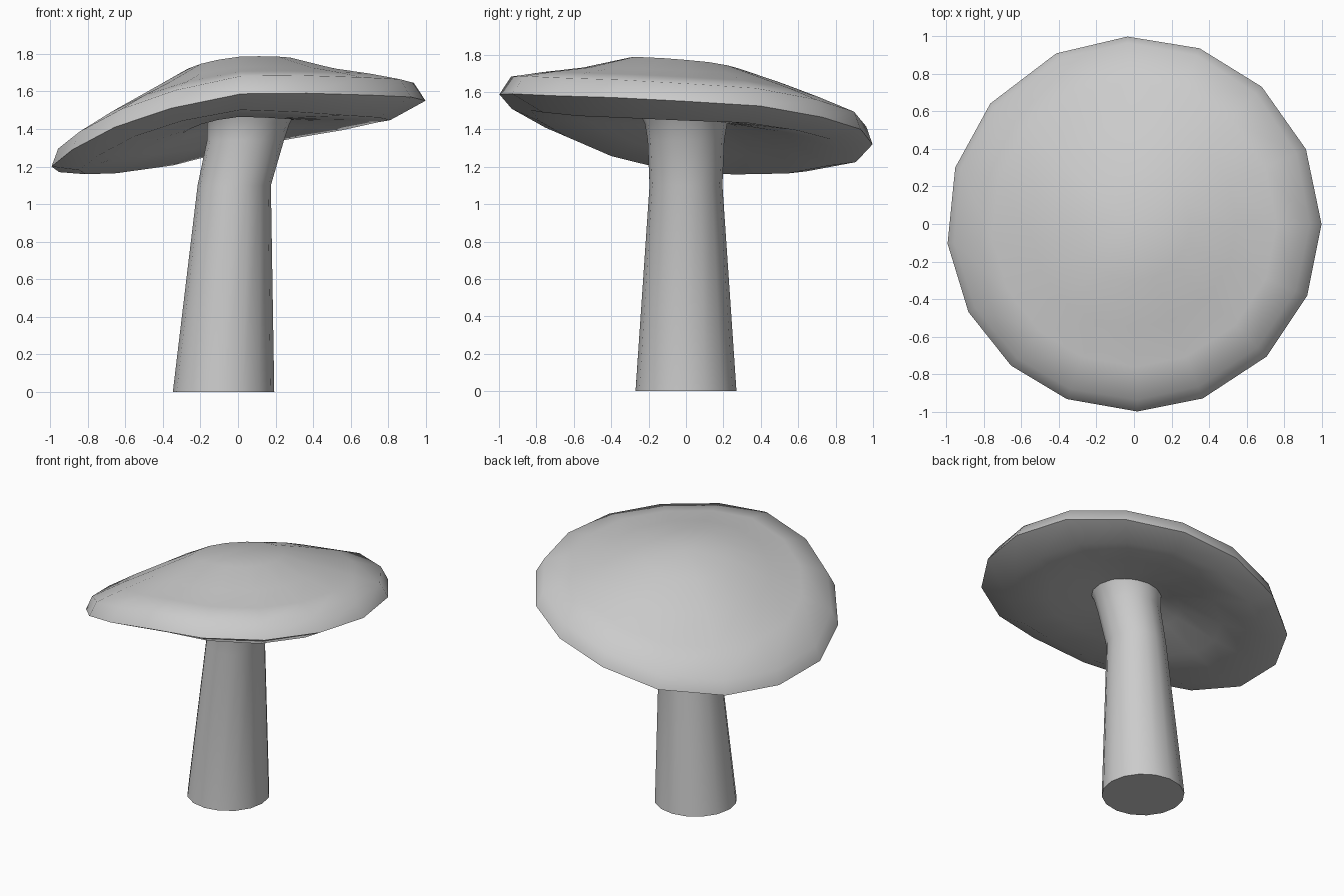
import bpy
from math import sin, cos, radians, pi

if "Cube" in bpy.data.objects:
    bpy.data.objects.remove(bpy.data.objects["Cube"])

# the 16 slightly uneven cap corners: angle in degrees -> rim height
RIM = {0: 1.55, 23.5: 1.525, 47: 1.465, 69.5: 1.4, 92: 1.32, 114.5: 1.225,
       140: 1.175, 162.5: 1.17, 186: 1.2, 208: 1.29, 229: 1.41, 249: 1.51,
       271: 1.587, 291.5: 1.59, 315: 1.58, 337.5: 1.57}
APEX = 1.77


def loft(name, rings, smooth, tip_top=None):
    """Skin a list of closed rings, bottom to top, and close both ends."""
    n = len(rings[0])
    verts = [p for r in rings for p in r]
    faces = [tuple(reversed(range(n)))]
    for k in range(len(rings) - 1):
        for i in range(n):
            j = (i + 1) % n
            faces.append((k*n + i, k*n + j, (k+1)*n + j, (k+1)*n + i))
    base = (len(rings) - 1) * n
    if tip_top:
        verts.append(tip_top)
        faces += [(base + i, base + (i + 1) % n, len(verts) - 1) for i in range(n)]
    else:
        faces.append(tuple(range(base, base + n)))
    mesh = bpy.data.meshes.new(name)
    mesh.from_pydata(verts, [], faces)
    obj = bpy.data.objects.new(name, mesh)
    bpy.context.collection.objects.link(obj)
    bpy.ops.object.select_all(action='DESELECT')
    obj.select_set(True)
    bpy.context.view_layer.objects.active = obj
    bpy.ops.object.shade_smooth_by_angle(angle=radians(smooth))
    return obj


def rim(d):
    return RIM[d]


def lower(d):
    return RIM[d] - .06 - .05*cos(radians(d + 30))


def upper(d):
    return RIM[d] + .095


def crown(d):
    return .01 + .02*cos(radians(d + 60))


def cap_ring(radius, height):
    """Ring through all cap corners; radius and height depend on the angle."""
    return [(radius(d)*cos(radians(d)), radius(d)*sin(radians(d)), height(d)) for d in RIM]


def blend(radius, centre_z, edge, t, bump=lambda d: 0):
    return cap_ring(lambda d: radius, lambda d: centre_z*(1 - t) + edge(d)*t + bump(d))


# cap: hollow underside, bevelled rim, domed top
cap = loft("cap", [
    blend(.17, 1.47, lower, .1),
    blend(.3, 1.45, lower, .28),
    blend(.57, 1.45, lower, .66),
    cap_ring(lambda d: .83 - .02*cos(radians(d)), lower),
    cap_ring(lambda d: .998, rim),
    cap_ring(lambda d: .95 - .02*cos(radians(d + 45)), upper),
    blend(.76, APEX, upper, .72),
    blend(.55, APEX, upper, .45),
    blend(.3, APEX, upper, .15, crown),
], 75, (0, 0, APEX))

# stem: tapered, leaning and flaring slightly into the cap
STEM = [(-.077, .27, 0), (-.02, .195, 1.1), (.04, .205, 1.34), (.055, .22, 1.43), (.06, .25, 1.49)]
stem = loft("stem", [[(x + r*cos(2*pi*i/16), r*sin(2*pi*i/16), z) for i in range(16)]
                     for x, r, z in STEM], 60)
